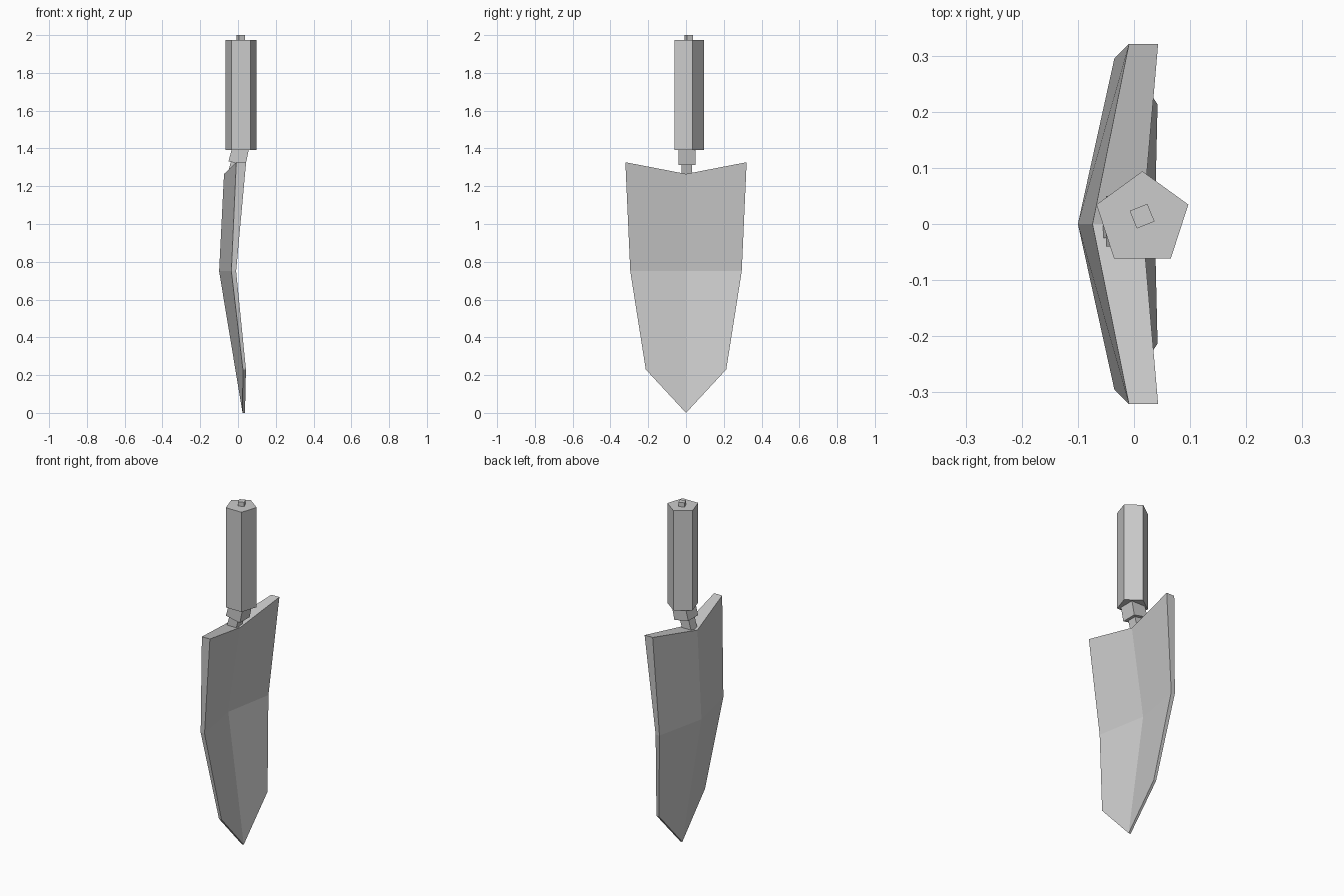
import bpy
from math import cos, sin, radians

if "Cube" in bpy.data.objects:
    bpy.data.objects.remove(bpy.data.objects["Cube"])


def make(name, verts, faces):
    mesh = bpy.data.meshes.new(name)
    mesh.from_pydata(verts, [], faces)
    ob = bpy.data.objects.new(name, mesh)
    bpy.context.collection.objects.link(ob)
    return ob


def loft(name, sides, angle, rings):
    """Faceted tube through rings of (x, y, z, radius, slope of z along x)."""
    verts = []
    for x, y, z, r, slope in rings:
        for i in range(sides):
            a = radians(angle + 360 * i / sides)
            verts.append((x + r * cos(a), y + r * sin(a), z + slope * r * cos(a)))
    n = len(rings)
    faces = [tuple(reversed(range(sides))), tuple(range((n - 1) * sides, n * sides))]
    for k in range(n - 1):
        for i in range(sides):
            j = (i + 1) % sides
            faces.append((k * sides + i, k * sides + j,
                          (k + 1) * sides + j, (k + 1) * sides + i))
    return make(name, verts, faces)


# Blade: half outline as (y, z, back x, front x), mirrored across the centre
outline = [
    (0.0, 1.265, -0.074, 0.015),   # top centre
    (0.0, 0.75, -0.10, -0.063),    # centre crease
    (0.0, 0.0, 0.024, 0.037),      # tip
    (0.213, 0.23, 0.026, 0.042),   # lower edge
    (0.295, 0.75, -0.035, -0.010), # middle edge
    (0.321, 1.327, -0.009, 0.043), # top corner
]
verts = [(b, y, z) for y, z, b, f in outline] + [(f, y, z) for y, z, b, f in outline]
panels = [(0, 1, 4, 5), (1, 2, 3, 4)]
faces = [tuple(i + 6 for i in p) for p in panels] + [p[::-1] for p in panels]
rim = [2, 3, 4, 5, 0]
faces += [(b, a, a + 6, b + 6)[::-1] for a, b in zip(rim, rim[1:])]
blade = make("blade", verts, faces)
mirror = blade.modifiers.new("Mirror", 'MIRROR')
mirror.use_axis = (False, True, False)

# Five-sided handle grip
loft("handle", 5, 90, [(0.015, 0.008, 1.392, 0.086, 0), (0.015, 0.008, 1.975, 0.086, 0)])

# Tang end poking out of the handle
loft("tang_end", 4, 67, [(0.0145, 0.014, 1.96, 0.024, 0), (0.0145, 0.014, 2.0, 0.024, 0)])

# Tilted square collar under the handle
loft("collar", 4, 45, [(-0.005, 0.005, 1.322, 0.064, -0.2), (0.012, 0.005, 1.396, 0.064, 0)])

# Bent neck running into the blade
loft("neck", 4, 45, [(-0.034, 0.003, 1.235, 0.039, -0.3), (-0.006, 0.003, 1.335, 0.039, -0.3)])
